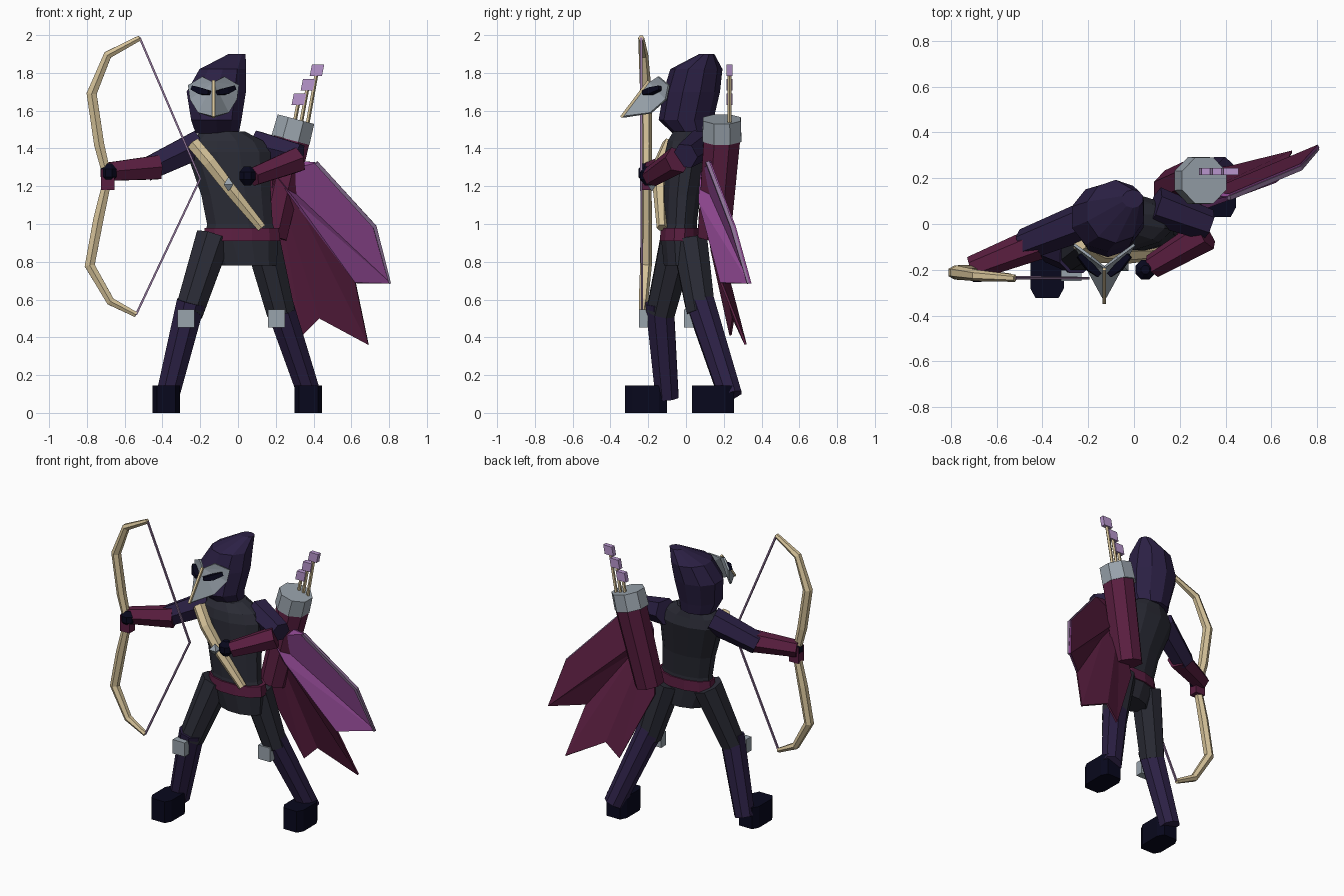
import bpy, bmesh, math
from mathutils import Vector

cube = bpy.data.objects.get("Cube")
if cube:
    bpy.data.objects.remove(cube, do_unlink=True)


def material(name, *rgb):
    lin = [((c / 255 + 0.055) / 1.055) ** 2.4 if c > 10 else c / 3295 for c in rgb]
    m = bpy.data.materials.new(name)
    m.use_nodes = True
    m.diffuse_color = (*lin, 1)
    m.node_tree.nodes["Principled BSDF"].inputs["Base Color"].default_value = (*lin, 1)
    return m


charcoal = material("charcoal cloth", 42, 43, 53)
purple = material("dark purple cloth", 43, 32, 68)
maroon = material("maroon leather", 90, 30, 64)
pink = material("orchid lining", 140, 70, 142)
wood = material("pale wood", 212, 193, 152)
grey = material("grey metal", 153, 163, 172)
navy = material("black navy", 8, 8, 29)
lilac = material("lilac feather", 184, 150, 205)
mauve = material("mauve trim", 142, 114, 152)


def build(name, verts, faces, *mats, thick=0):
    """Flat-faced mesh; thick turns an open sheet into a shell."""
    mesh = bpy.data.meshes.new(name)
    mesh.from_pydata(verts, [], faces)
    bm = bmesh.new()
    bm.from_mesh(mesh)
    if not thick:
        bmesh.ops.recalc_face_normals(bm, faces=bm.faces)
    bm.to_mesh(mesh)
    bm.free()
    for m in mats:
        mesh.materials.append(m)
    ob = bpy.data.objects.new(name, mesh)
    bpy.context.collection.objects.link(ob)
    if thick:
        s = ob.modifiers.new("shell", "SOLIDIFY")
        s.thickness = thick
        s.offset = -1
        s.material_offset = len(mats) - 1
    return ob


def loft(name, rings, mat):
    """Skin equal rings of points and cap both ends."""
    n = len(rings[0])
    verts = [p for r in rings for p in r]
    faces = [(i * n + j, i * n + (j + 1) % n, (i + 1) * n + (j + 1) % n, (i + 1) * n + j)
             for i in range(len(rings) - 1) for j in range(n)]
    faces += [tuple(range(n)), tuple(range(len(verts) - n, len(verts)))]
    return build(name, verts, faces, mat)


def body(name, mat, sides, levels):
    """Stack of horizontal ellipses: z, centre x, centre y, radius x, radius y."""
    turn = [(k + 0.5) * math.tau / sides for k in range(sides)]
    return loft(name, [[(cx + rx * math.cos(a), cy + ry * math.sin(a), z) for a in turn]
                       for z, cx, cy, rx, ry in levels], mat)


def tube(name, mat, points, radii, sides=6):
    """Faceted tube along a polyline."""
    pts = [Vector(p) for p in points]
    rings = []
    for i, p in enumerate(pts):
        t = (pts[min(i + 1, len(pts) - 1)] - pts[max(i - 1, 0)]).normalized()
        side = t.cross(Vector((0, 1, 0))).normalized()
        up = side.cross(t)
        rings.append([p + radii[i] * (side * math.cos(a) + up * math.sin(a))
                      for a in [(k + 0.5) * math.tau / sides for k in range(sides)]])
    return loft(name, rings, mat)


def box(name, mat, c, size, lean=0):
    """Upright box whose top is shifted along x by lean."""
    x, y, z = (s / 2 for s in size)
    plan = [(-x, -y), (x, -y), (x, y), (-x, y)]
    return loft(name, [[(c[0] + a + k * lean / 2, c[1] + b, c[2] + k * z) for a, b in plan]
                       for k in (-1, 1)], mat)


# Trunk, belt and hood
body("torso", charcoal, 12, [
    (0.78, 0.05, -0.03, 0.16, 0.09), (0.92, 0.02, -0.035, 0.2, 0.1),
    (1.0, 0.01, -0.03, 0.18, 0.09), (1.15, -0.01, -0.02, 0.19, 0.1),
    (1.38, -0.05, 0.01, 0.23, 0.125), (1.44, -0.06, 0.01, 0.2, 0.11),
    (1.49, -0.08, 0.02, 0.12, 0.09)])
body("belt", maroon, 12, [(0.91, 0.02, -0.035, 0.21, 0.108), (0.98, 0.02, -0.033, 0.203, 0.103)])
body("hood", purple, 10, [
    (1.48, -0.11, 0.03, 0.12, 0.1), (1.55, -0.115, 0.0, 0.14, 0.145),
    (1.7, -0.115, 0.03, 0.165, 0.15), (1.82, -0.08, 0.055, 0.13, 0.138),
    (1.9, -0.005, 0.11, 0.047, 0.04)])

# Pointed mask, mirrored about its ridge
MX = -0.13
half = [(0.06, -0.15, 1.78), (0.135, -0.095, 1.735), (0.125, -0.11, 1.66), (0.082, -0.19, 1.59)]
top, tip = (MX, -0.195, 1.75), (MX, -0.34, 1.57)
verts = [top, tip] + [(MX + s * x, y, z) for s in (1, -1) for x, y, z in half]
faces = []
for o, flip in ((2, 1), (6, -1)):
    for f in ((0, o + 1, o), (0, o + 2, o + 1), (0, o + 3, o + 2), (0, 1, o + 3)):
        faces.append(f[::flip])
build("mask", verts, faces, grey, thick=0.012)
tube("mask_ridge", wood, [(MX, -0.198, 1.757), (MX, -0.343, 1.565)], [0.01, 0.01], 4)
for s, label in ((1, "left"), (-1, "right")):
    tube(label + "_eye", navy, [(MX + s * 0.022, -0.224, 1.695), (MX + s * 0.065, -0.187, 1.703),
                                (MX + s * 0.11, -0.137, 1.72)], [0.016, 0.025, 0.016], 4)

# Arms and hands
arms = {"right": [(-0.21, 0.015, 1.42), (-0.48, -0.09, 1.29), (-0.425, -0.085, 1.3), (-0.71, -0.195, 1.275),
                  (-0.685, -0.21, 1.27)],
        "left": [(0.09, 0.08, 1.42), (0.325, -0.005, 1.36), (0.315, -0.045, 1.34), (0.08, -0.185, 1.25),
                 (0.05, -0.2, 1.255)]}
for label, (sh, el, fo, wr, hand) in arms.items():
    tube(label + "_upper_arm", purple, [sh, el], [0.085, 0.07], 6)
    tube(label + "_forearm", maroon, [fo, wr], [0.073, 0.054], 6)
    body(label + "_hand", navy, 8, [(hand[2] + h, hand[0], hand[1], r, r)
                                    for h, r in ((-0.05, 0.02), (-0.02, 0.046), (0.02, 0.046), (0.05, 0.02))])

# Legs, knee pads and boots
legs = {"right": [(-0.13, -0.04, 0.93), (-0.26, -0.135, 0.53), (-0.25, -0.14, 0.585), (-0.375, -0.1, 0.08),
                  (-0.275, -0.225, 0.5), (-0.38, -0.212)],
        "left": [(0.13, 0.02, 0.91), (0.227, 0.08, 0.53), (0.215, 0.075, 0.585), (0.38, 0.235, 0.09),
                 (0.205, 0.015, 0.5), (0.373, 0.143)]}
plan = [(-0.05, -0.112), (0.05, -0.112), (0.073, -0.07), (0.073, 0.07),
        (0.05, 0.112), (-0.05, 0.112), (-0.073, 0.07), (-0.073, -0.07)]
for label, (hip, knee, shin, ankle, pad, foot) in legs.items():
    tube(label + "_thigh", charcoal, [hip, knee], [0.1, 0.081], 8)
    tube(label + "_shin", purple, [shin, ankle], [0.081, 0.066], 8)
    box(label + "_knee_pad", grey, pad, (0.09, 0.05, 0.095))
    loft(label + "_boot", [[(foot[0] + a, foot[1] + b, z) for a, b in plan] for z in (0, 0.145)], navy)

# Chest strap and buckle
tube("chest_strap", wood, [(-0.235, -0.085, 1.425), (-0.15, -0.13, 1.325), (-0.03, -0.138, 1.17),
                           (0.125, -0.128, 0.98)], [0.04, 0.04, 0.036, 0.027], 6)
tube("strap_buckle", grey, [(-0.05, -0.18, 1.175), (-0.05, -0.18, 1.21), (-0.05, -0.18, 1.245)],
     [0.004, 0.036, 0.004], 4)

# Bow with string
bow = [(-0.52, -0.237, 1.985), (-0.69, -0.225, 1.895), (-0.775, -0.212, 1.69), (-0.735, -0.21, 1.42),
       (-0.69, -0.21, 1.24), (-0.74, -0.21, 1.02), (-0.785, -0.212, 0.78), (-0.675, -0.225, 0.59),
       (-0.54, -0.232, 0.52)]
tube("bow", wood, bow, [0.016, 0.025, 0.031, 0.031, 0.026, 0.031, 0.031, 0.025, 0.016], 6)
box("bow_grip", maroon, (-0.69, -0.21, 1.235), (0.07, 0.06, 0.11))
tube("bow_string", mauve, [bow[0], (-0.2, -0.237, 1.24), bow[-1]], [0.008] * 3, 4)

# Quiver and arrows
tube("quiver", maroon, [(0.172, 0.148, 0.93), (0.285, 0.19, 1.45)], [0.094, 0.104], 8)
tube("quiver_rim", grey, [(0.278, 0.19, 1.445), (0.307, 0.19, 1.555)], [0.112, 0.108], 8)
for k in range(3):
    x, z = 0.322 + 0.048 * k, 1.66 + 0.077 * k
    tube("arrow_shaft", wood, [(x - 0.05 - 0.012 * k, 0.23, 1.4), (x, 0.23, z)], [0.011, 0.011], 5)
    box("arrow_feather", lilac, (x, 0.23, z), (0.065, 0.03, 0.06), 0.012)

# Wind-blown cape: lined upper panel with edge trim, and folded lower panels
neck, apex = (0.17, 0.13, 1.35), (0.19, 0.075, 1.27)
fold, notch, corner = (0.31, 0.065, 1.12), (0.62, 0.18, 0.69), (0.81, 0.335, 0.685)
shoulder, wing = (0.42, 0.12, 1.325), (0.73, 0.25, 0.985)
build("cape_lined_panel", [neck, shoulder, wing, corner, notch, fold, apex],
      [(0, 6, 1), (6, 3, 2, 1), (6, 5, 3), (5, 4, 3)], pink, maroon, thick=0.014)
tube("cape_trim", mauve, [(x - 0.006, y - 0.006, z) for x, y, z in (shoulder, wing, corner)],
     [0.014, 0.014, 0.008], 4)
build("cape_lower_panels",
      [apex, fold, notch, (0.69, 0.31, 0.36), (0.43, 0.245, 0.5), (0.34, 0.23, 0.41), (0.14, 0.13, 0.86)],
      [(1, 3, 2), (0, 4, 3, 1), (0, 5, 4), (0, 6, 5)], maroon, thick=0.012)
